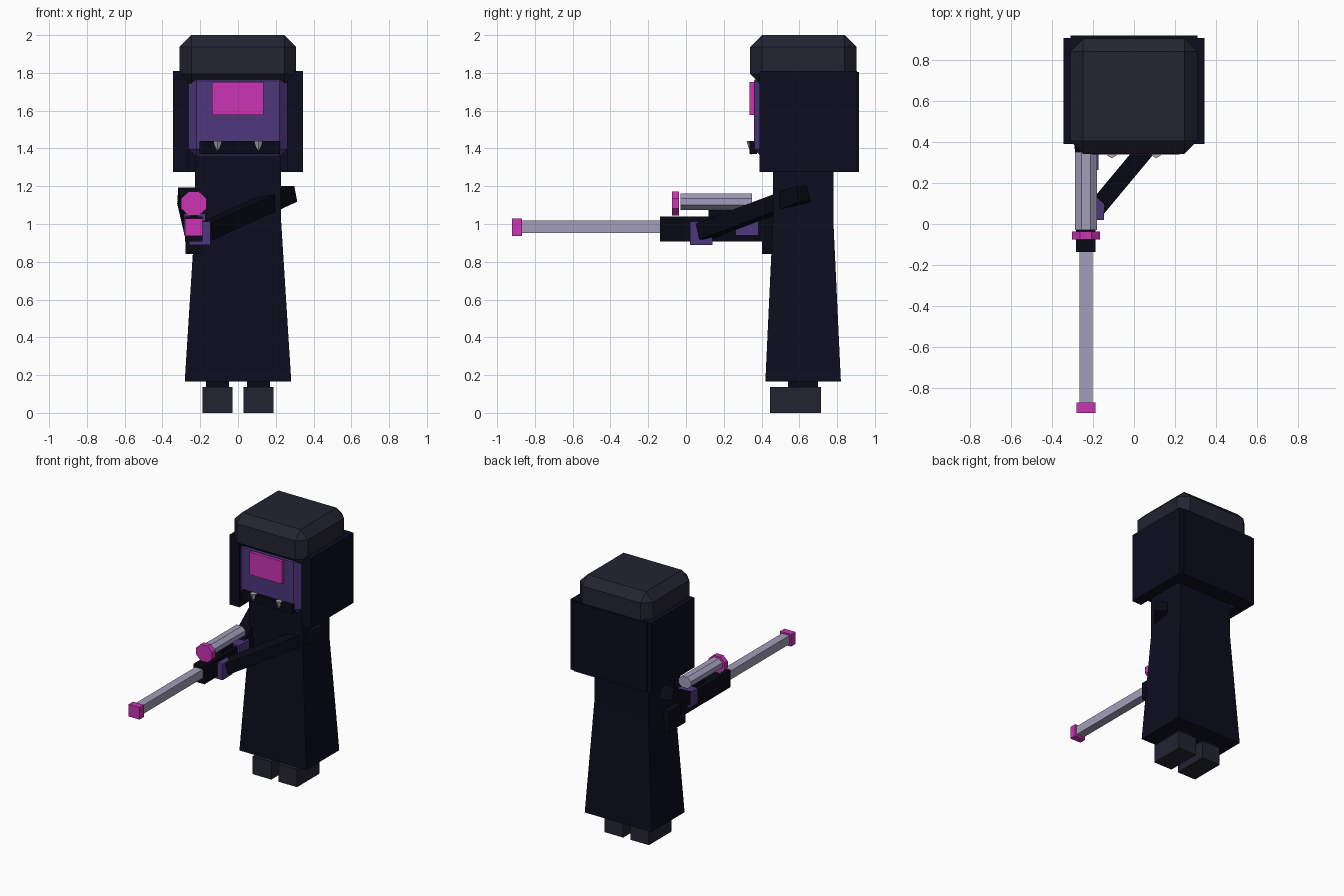
import bpy, bmesh, math
from mathutils import Matrix, Vector

cube = bpy.data.objects.get("Cube")
if cube:
    bpy.data.objects.remove(cube, do_unlink=True)


def material(name, rgb):
    m = bpy.data.materials.new(name)
    m.use_nodes = True
    m.diffuse_color = (*rgb, 1)
    bsdf = next(n for n in m.node_tree.nodes if n.type == 'BSDF_PRINCIPLED')
    bsdf.inputs["Base Color"].default_value = (*rgb, 1)
    bsdf.inputs["Roughness"].default_value = 0.8
    return m


CLOTH = material("navy cloth", (0.0037, 0.0037, 0.013))
BLACK = material("black", (0.0027, 0.0027, 0.008))
CHARCOAL = material("charcoal", (0.016, 0.017, 0.03))
PURPLE = material("purple", (0.075, 0.038, 0.205))
PINK = material("hot pink", (0.60, 0.033, 0.445))
STEEL = material("lilac steel", (0.366, 0.337, 0.49))
BONE = material("bone grey", (0.40, 0.40, 0.42))


def finish(bm, name, mat):
    bmesh.ops.recalc_face_normals(bm, faces=bm.faces)
    mesh = bpy.data.meshes.new(name)
    bm.to_mesh(mesh)
    bm.free()
    mesh.materials.append(mat)
    ob = bpy.data.objects.new(name, mesh)
    bpy.context.scene.collection.objects.link(ob)
    return ob


def box(name, mat, x, y, z, bevel=0):
    """Box from (min, max) ranges, with optional flat chamfer."""
    bm = bmesh.new()
    size = [r[1] - r[0] for r in (x, y, z)]
    mid = [(r[0] + r[1]) / 2 for r in (x, y, z)]
    bmesh.ops.create_cube(bm, size=1, matrix=Matrix.Translation(mid) @ Matrix.Diagonal((*size, 1)))
    if bevel:
        bmesh.ops.bevel(bm, geom=bm.edges[:], offset=bevel, segments=1, affect='EDGES')
    return finish(bm, name, mat)


def limb(name, mat, start, end, width):
    """Square bar between two points."""
    a, b = Vector(start), Vector(end)
    d = (b - a).normalized()
    side = d.cross(Vector((0, 0, 1))).normalized()
    rot = Matrix((side, side.cross(d), d)).transposed().to_4x4()
    bm = bmesh.new()
    bmesh.ops.create_cube(bm, size=1, matrix=Matrix.Translation((a + b) / 2) @ rot
                          @ Matrix.Diagonal((width, width, (b - a).length, 1)))
    return finish(bm, name, mat)


def tube(name, mat, x, z, y, rx, rz):
    """Eight-sided tube along y, flats up and sideways."""
    bm = bmesh.new()
    k = 1 / math.cos(math.pi / 8)
    place = (Matrix.Translation((x, sum(y) / 2, z)) @ Matrix.Diagonal((rx * k, 1, rz * k, 1))
             @ Matrix.Rotation(math.pi / 2, 4, 'X') @ Matrix.Rotation(math.pi / 8, 4, 'Z'))
    bmesh.ops.create_cone(bm, cap_ends=True, segments=8, radius1=1, radius2=1,
                          depth=y[1] - y[0], matrix=place)
    return finish(bm, name, mat)


# Robe: straight chest, flared skirt
bm = bmesh.new()
rings = []
for z, hx, hy in ((0.165, 0.282, 0.2), (1.02, 0.228, 0.16), (1.42, 0.228, 0.16)):
    rings.append([bm.verts.new((sx * hx, 0.62 + sy * hy, z))
                  for sx, sy in ((-1, -1), (1, -1), (1, 1), (-1, 1))])
for low, high in zip(rings, rings[1:]):
    for i in range(4):
        j = (i + 1) % 4
        bm.faces.new((low[i], low[j], high[j], high[i]))
bm.faces.new(rings[0])
bm.faces.new(rings[-1])
finish(bm, "robe", CLOTH)

# Feet, ankles, hood sides and fangs
for s, label in ((1, "left"), (-1, "right")):
    def span(a, b):
        return tuple(sorted((s * a, s * b)))
    box(label + "_foot", CHARCOAL, span(0.03, 0.187), (0.445, 0.715), (0, 0.137))
    box(label + "_ankle", BLACK, span(0.048, 0.17), (0.54, 0.70), (0.13, 0.2))
    box(label + "_hood_side", CLOTH, span(0.262, 0.343), (0.39, 0.905), (1.275, 1.81))
    bm = bmesh.new()
    bmesh.ops.create_cone(bm, cap_ends=True, segments=6, radius1=0.001, radius2=0.025,
                          depth=0.075, matrix=Matrix.Translation((s * 0.108, 0.345, 1.403)))
    finish(bm, label + "_fang", BONE)

# Rest of the hood
box("hood_back", CLOTH, (-0.31, 0.31), (0.80, 0.917), (1.275, 1.805))
box("hood_top", CLOTH, (-0.27, 0.27), (0.42, 0.85), (1.765, 1.805))

# Head, visor eye, jaw and cap
box("head", PURPLE, (-0.261, 0.261), (0.36, 0.82), (1.355, 1.80), 0.042)
box("visor", PINK, (-0.137, 0.135), (0.337, 0.37), (1.578, 1.752))
box("jaw", BLACK, (-0.205, 0.222), (0.337, 0.375), (1.37, 1.44))
box("cap", CHARCOAL, (-0.31, 0.308), (0.34, 0.903), (1.73, 2.0), 0.063)

# Arms and gloves
limb("left_arm", BLACK, (0.272, 0.62, 1.16), (-0.17, 0.09, 0.96), 0.088)
limb("right_arm", BLACK, (-0.272, 0.62, 1.15), (-0.235, 0.32, 0.99), 0.095)
box("left_glove", PURPLE, (-0.26, -0.146), (0.02, 0.14), (0.89, 1.012))
box("right_glove", PURPLE, (-0.287, -0.172), (0.262, 0.385), (0.94, 1.055))

# Long weapon with stock, barrel and scope
box("weapon_body", BLACK, (-0.281, -0.188), (-0.137, 0.46), (0.908, 1.04))
box("weapon_stock", BLACK, (-0.277, -0.192), (0.402, 0.60), (0.842, 1.0))
box("barrel", STEEL, (-0.266, -0.202), (-0.87, -0.13), (0.952, 1.018))
box("muzzle", PINK, (-0.28, -0.188), (-0.92, -0.868), (0.937, 1.03))
tube("scope", STEEL, -0.234, 1.118, (-0.03, 0.35), 0.053, 0.043)
tube("scope_lens", PINK, -0.234, 1.108, (-0.075, -0.036), 0.068, 0.063)
box("scope_mount", BLACK, (-0.25, -0.215), (0.12, 0.24), (1.03, 1.09))
